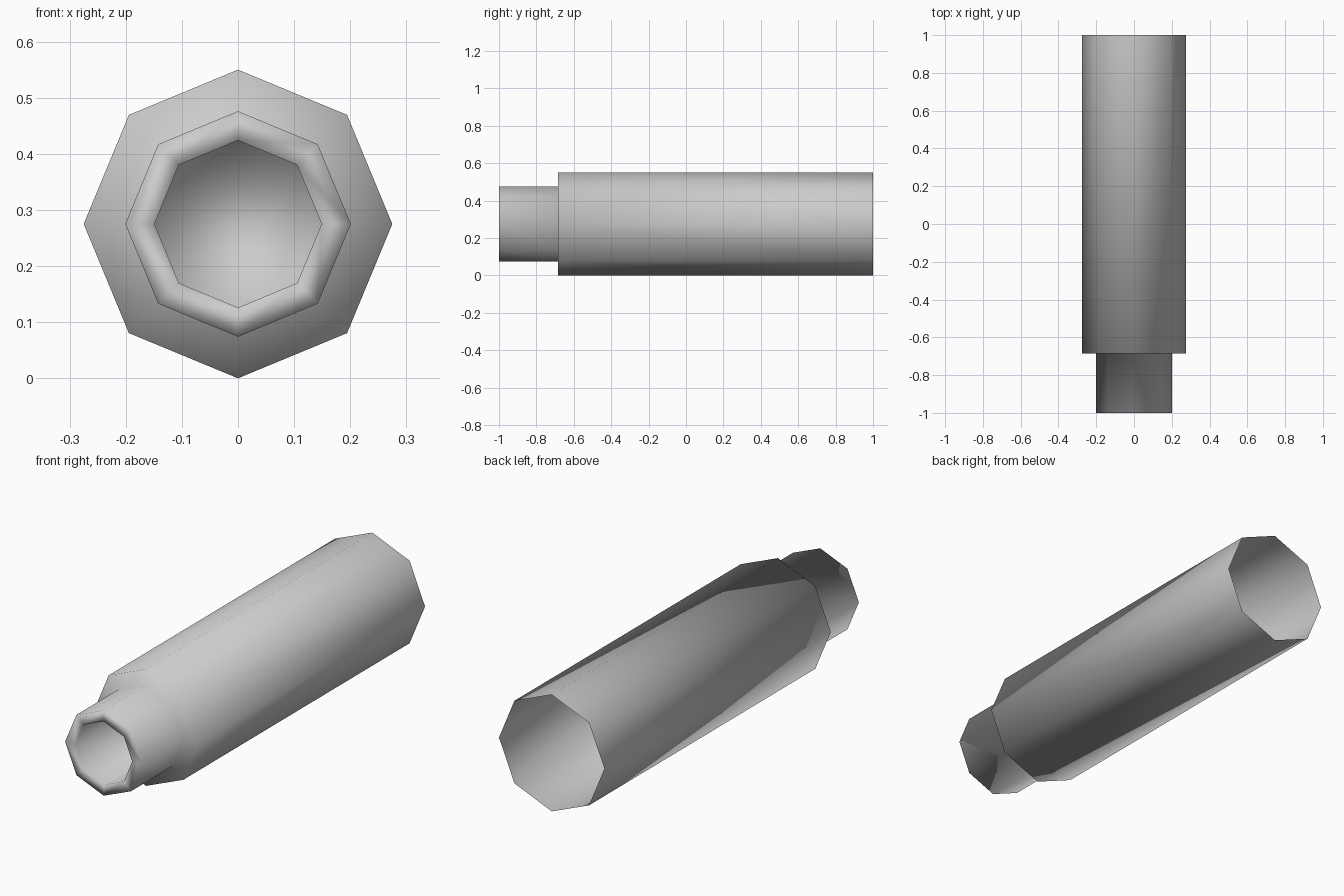
import bpy
import bmesh
from math import cos, sin, pi

default_cube = bpy.data.objects.get("Cube")
if default_cube:
    bpy.data.objects.remove(default_cube, do_unlink=True)

SIDES = 8
AXIS_HEIGHT = 0.275

# One plain grey for the whole tube
grey = bpy.data.materials.new("plain_grey")
grey.use_nodes = True
colour = (0.6, 0.6, 0.6, 1)
grey.diffuse_color = colour
grey.node_tree.nodes["Principled BSDF"].inputs["Base Color"].default_value = colour


def lathe_along_y(name, profile, material):
    """Sweep (radius, y) points round the y axis; close the last ring with a cap."""
    bm = bmesh.new()
    rings = []
    for radius, y in profile:
        angles = [2 * pi * i / SIDES for i in range(SIDES)]
        rings.append([bm.verts.new((radius * cos(a), y, AXIS_HEIGHT + radius * sin(a)))
                      for a in angles])
    for back, front in zip(rings, rings[1:]):
        for i in range(SIDES):
            j = (i + 1) % SIDES
            bm.faces.new((back[i], back[j], front[j], front[i]))
    bm.faces.new(rings[-1])
    for face in bm.faces:
        face.smooth = True
    mesh = bpy.data.meshes.new(name)
    bm.to_mesh(mesh)
    bm.free()
    mesh.materials.append(material)
    obj = bpy.data.objects.new(name, mesh)
    bpy.context.collection.objects.link(obj)
    return obj


# Open back end, wide body, step, narrow neck, front rim and blind bore
profile = [
    (0.275, 1.0),
    (0.275, -0.685),
    (0.201, -0.685),
    (0.201, -1.0),
    (0.149, -1.0),
    (0.149, -0.69),
]
lathe_along_y("stepped_tube", profile, grey)
